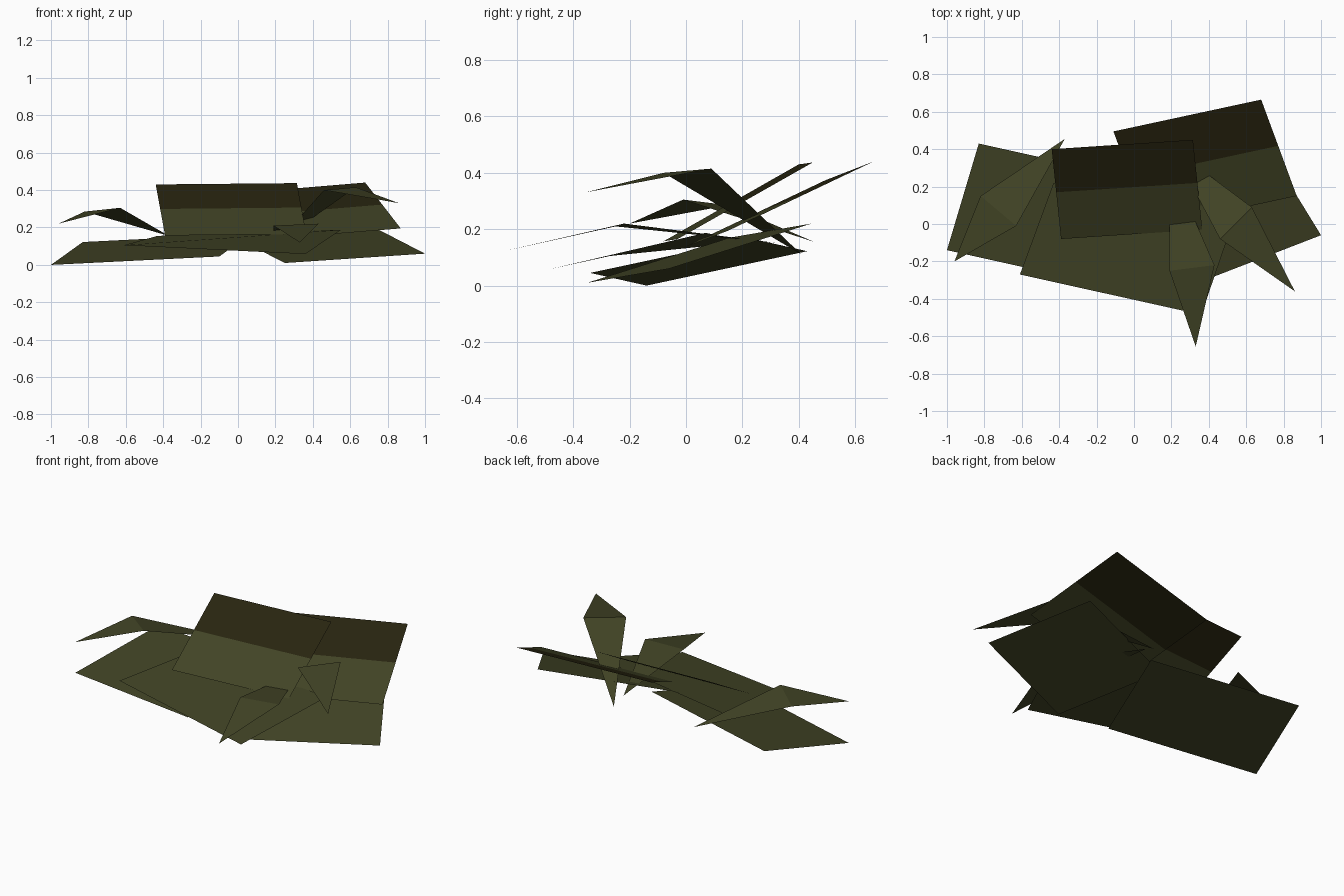
import bpy
import bmesh
from mathutils import Vector

cube = bpy.data.objects.get("Cube")
if cube:
    bpy.data.objects.remove(cube, do_unlink=True)


def make_material(name, rgb):
    mat = bpy.data.materials.new(name)
    mat.use_nodes = True
    colour = (*rgb, 1.0)
    mat.diffuse_color = colour
    mat.node_tree.nodes["Principled BSDF"].inputs["Base Color"].default_value = colour
    return mat


olive = make_material("olive green", (0.054, 0.058, 0.019))
dark = make_material("dark brown", (0.021, 0.018, 0.005))


def build(name, points, faces, shades):
    """Thin sheet object; every face is turned to look upwards."""
    bm = bmesh.new()
    verts = [bm.verts.new(p) for p in points]
    for ids, shade in zip(faces, shades):
        face = bm.faces.new([verts[i] for i in ids])
        face.material_index = shade
        face.normal_update()
        if face.normal.z < 0:
            face.normal_flip()
    mesh = bpy.data.meshes.new(name)
    bm.to_mesh(mesh)
    bm.free()
    mesh.materials.append(olive)
    mesh.materials.append(dark)
    obj = bpy.data.objects.new(name, mesh)
    bpy.context.collection.objects.link(obj)
    return obj


def sheet(name, corner, beside, behind, opposite=None):
    """Flat ground leaf, a parallelogram unless its last corner is given."""
    a, b, c = Vector(corner), Vector(beside), Vector(behind)
    d = Vector(opposite) if opposite else b + c - a
    return build(name, (a, b, d, c), [(0, 1, 2, 3)], [0])


def two_tone_card(name, top_left, top_right, low_right, low_left, split=0.48):
    """Tilted card whose upper part is dark."""
    tl, tr, lr, ll = map(Vector, (top_left, top_right, low_right, low_left))
    points = (tl, tr, tr.lerp(lr, split), tl.lerp(ll, split), lr, ll)
    return build(name, points, [(0, 1, 2, 3), (3, 2, 4, 5)], [1, 0])


def folded_leaf(name, tip, side_a, side_b, root):
    """Kite leaf creased across its widest line."""
    return build(name, (tip, side_a, side_b, root), [(0, 1, 2), (1, 3, 2)], [0, 0])


# Low ground leaves
sheet("right_ground_leaf", (-1, -0.14, 0), (-0.1, -0.34, 0.045), (-0.83, 0.43, 0.122))
sheet("left_ground_leaf", (0.25, -0.35, 0.01), (1, -0.06, 0.06), (-0.06, 0.155, 0.17))
sheet("middle_ground_leaf", (-0.61, -0.27, 0.105), (0.36, -0.485, 0.058),
      (-0.43, 0.22, 0.155), (0.55, 0.07, 0.187))

# Tilted cards with dark upper parts
two_tone_card("front_card", (-0.44, 0.4, 0.43), (0.315, 0.45, 0.437),
              (0.365, -0.03, 0.165), (-0.39, -0.08, 0.157))
two_tone_card("back_card", (-0.11, 0.495, 0.374), (0.68, 0.665, 0.44),
              (0.87, 0.15, 0.195), (0.08, -0.02, 0.13))

# Raised folded leaves
folded_leaf("right_folded_leaf", (-0.96, -0.2, 0.22), (-0.82, 0.15, 0.285),
            (-0.63, -0.01, 0.305), (-0.37, 0.455, 0.155))
folded_leaf("front_folded_leaf", (0.33, -0.655, 0.12), (0.19, -0.25, 0.21),
            (0.43, -0.22, 0.22), (0.19, 0.33, 0.15))
folded_leaf("left_folded_leaf", (0.86, -0.36, 0.33), (0.46, -0.08, 0.4),
            (0.63, 0.09, 0.415), (0.2, 0.41, 0.11))
